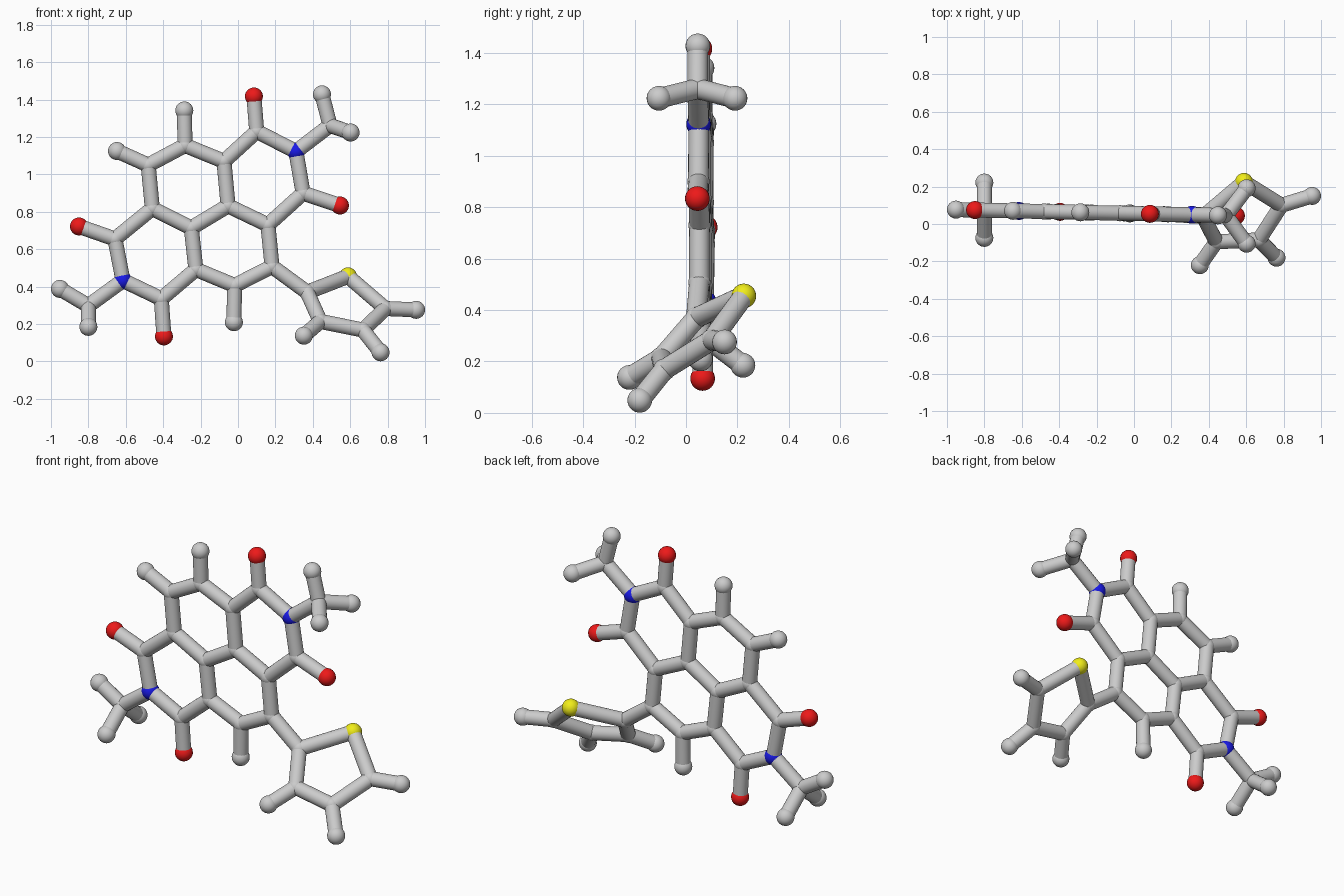
import bpy
from mathutils import Vector

if "Cube" in bpy.data.objects:
    bpy.data.objects.remove(bpy.data.objects["Cube"])

BALL_R, STICK_R = 0.048, 0.040


def paint(name, rgb):
    m = bpy.data.materials.new(name)
    m.diffuse_color = (*rgb, 1)
    m.use_nodes = True
    m.node_tree.nodes["Principled BSDF"].inputs["Base Color"].default_value = m.diffuse_color
    return m


MATS = {"O": paint("red", (0.85, 0.01, 0.01)),
        "N": paint("blue", (0.01, 0.01, 0.80)),
        "S": paint("yellow", (0.88, 0.85, 0.01))}
NAMES = {"C": "carbon_joint", "H": "hydrogen_ball", "O": "oxygen_ball",
         "N": "nitrogen_joint", "S": "sulfur_ball"}


def ball(kind, p):
    bpy.ops.mesh.primitive_uv_sphere_add(segments=24, ring_count=16,
                                         radius=BALL_R, location=p)
    o = bpy.context.object
    o.name = NAMES[kind]
    if kind in MATS:
        o.data.materials.append(MATS[kind])
    bpy.ops.object.shade_smooth()


def stick(a, b):
    d = b - a
    bpy.ops.mesh.primitive_cylinder_add(vertices=24, radius=STICK_R, depth=d.length,
                                        end_fill_type='NOTHING', location=(a + b) / 2)
    o = bpy.context.object
    o.name = "bond_stick"
    o.rotation_euler = d.to_track_quat('Z', 'Y').to_euler()
    bpy.ops.object.shade_smooth()


# Flat fused-ring core: x, z only, on a slightly turned upright plane
core = {
    "C1": (0.10, 1.23), "C2": (-0.075, 1.07), "C3": (-0.283, 1.155),
    "C4": (-0.48, 1.05), "C5": (-0.458, 0.818), "C6": (-0.25, 0.714),
    "C7": (-0.053, 0.832), "C8": (0.16, 0.73), "C9": (0.348, 0.90),
    "C10": (0.182, 0.508), "C11": (-0.018, 0.406), "C12": (-0.225, 0.492),
    "C13": (-0.41, 0.335), "C14": (-0.658, 0.655),
    "N1": (0.31, 1.123), "N2": (-0.615, 0.433),
    "O1": (0.085, 1.417), "O2": (0.545, 0.834),
    "O3": (-0.85, 0.722), "O4": (-0.396, 0.134),
    "H3": (-0.287, 1.342), "H4": (-0.647, 1.125), "H11": (-0.022, 0.21),
    "C20": (0.492, 1.262), "H20": (0.449, 1.428),
    "C21": (-0.80, 0.298), "H21": (-0.952, 0.388),
}


def plane_y(x):
    return 0.056 - 0.022 * x


atoms = {k: Vector((x, plane_y(x), z)) for k, (x, z) in core.items()}

# Paired methyl hydrogens, mirrored across the core plane
for side, tag in ((1, "a"), (-1, "b")):
    for n, x, z in (("H22", 0.602, 1.224), ("H23", -0.80, 0.185)):
        atoms[n + tag] = Vector((x, plane_y(x) + side * 0.148, z))

# Tilted five-sided side ring
side_ring = {
    "C15": (0.37, 0.04, 0.37), "S1": (0.588, 0.225, 0.455),
    "C16": (0.788, 0.10, 0.283), "C17": (0.668, -0.085, 0.168),
    "C18": (0.44, -0.095, 0.214), "H16": (0.952, 0.15, 0.276),
    "H17": (0.762, -0.18, 0.049), "H18": (0.352, -0.22, 0.138),
}
atoms.update({k: Vector(p) for k, p in side_ring.items()})

# Chains of bonded atoms
chains = """C1 C2 C3 C4 C5 C6 C7 C8 C9 N1 C1 O1
C2 C7
C8 C10 C11 C12 C6
C12 C13 N2 C14 C5
C9 O2
C14 O3
C13 O4
C3 H3
C4 H4
C11 H11
N1 C20 H20
H22a C20 H22b
N2 C21 H21
H23a C21 H23b
C10 C15 S1 C16 C17 C18 C15
C16 H16
C17 H17
C18 H18"""

for line in chains.splitlines():
    path = line.split()
    for a, b in zip(path, path[1:]):
        stick(atoms[a], atoms[b])

for key, p in atoms.items():
    ball(key[0], p)
    # Plain carbons blend into their sticks
    if key[0] == "C":
        bpy.context.object.scale = (0.9, 0.9, 0.9)
